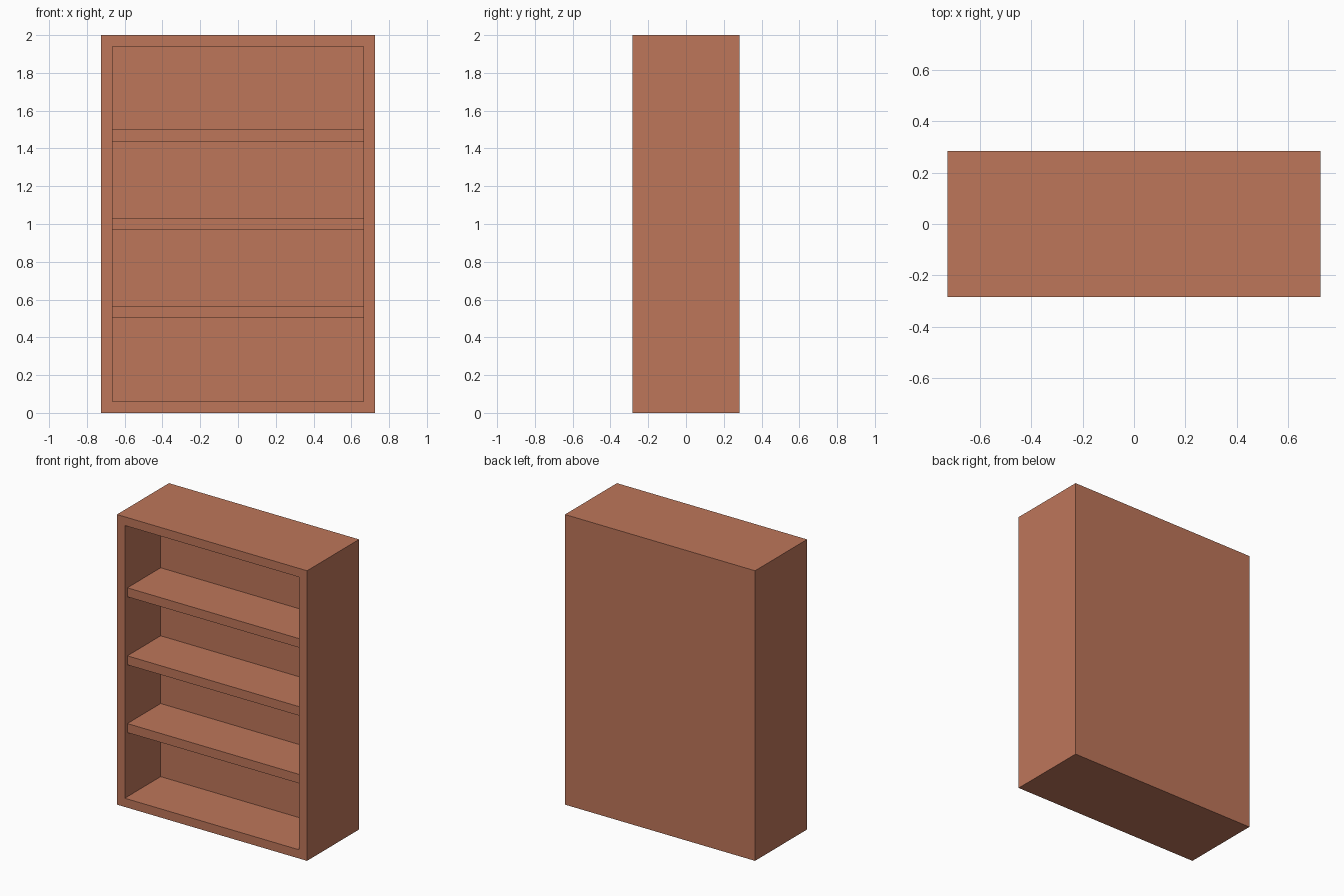
import bpy

if "Cube" in bpy.data.objects:
    bpy.data.objects.remove(bpy.data.objects["Cube"])

W, D, H, T = 1.45, 0.566, 2.0, 0.06   # overall size and board thickness
BACK_Y = 0.107                        # inner face of the thick back
SHELF_Y = -D / 2 + 0.028              # shelves sit slightly behind the frame
IN = W / 2 - T                        # half inner width

wood = bpy.data.materials.new("terracotta_wood")
wood.diffuse_color = (0.515, 0.181, 0.102, 1)
wood.use_nodes = True
wood.node_tree.nodes["Principled BSDF"].inputs["Base Color"].default_value = wood.diffuse_color


def join_faces(name, verts, faces):
    me = bpy.data.meshes.new(name)
    me.from_pydata(verts, [], faces)
    me.update()
    me.materials.append(wood)
    ob = bpy.data.objects.new(name, me)
    bpy.context.collection.objects.link(ob)
    return ob


def ring(hx, z0, z1, y):
    return [(-hx, y, z0), (hx, y, z0), (hx, y, z1), (-hx, y, z1)]


# Case: one closed shell with a recessed opening in the front
verts = (ring(W / 2, 0, H, D / 2) + ring(W / 2, 0, H, -D / 2)
         + ring(IN, T, H - T, -D / 2) + ring(IN, T, H - T, BACK_Y))
faces = [(3, 2, 1, 0), (12, 13, 14, 15)]
for r in (0, 4, 8):
    for i in range(4):
        j = (i + 1) % 4
        faces.append((r + i, r + j, r + 4 + j, r + 4 + i))
case = join_faces("bookcase_case", verts, faces)

# Consistent outward normals
import bmesh
bm = bmesh.new()
bm.from_mesh(case.data)
bmesh.ops.recalc_face_normals(bm, faces=bm.faces)
bm.to_mesh(case.data)
bm.free()

# Shelves
for n, zc in enumerate((0.533, 1.0, 1.469)):
    bpy.ops.mesh.primitive_cube_add(size=1, location=(0, (SHELF_Y + BACK_Y) / 2, zc))
    shelf = bpy.context.object
    shelf.name = f"shelf_{n + 1}"
    shelf.scale = (2 * IN, BACK_Y - SHELF_Y, 0.062)
    bpy.ops.object.transform_apply(location=False, rotation=False, scale=True)
    shelf.data.materials.append(wood)
